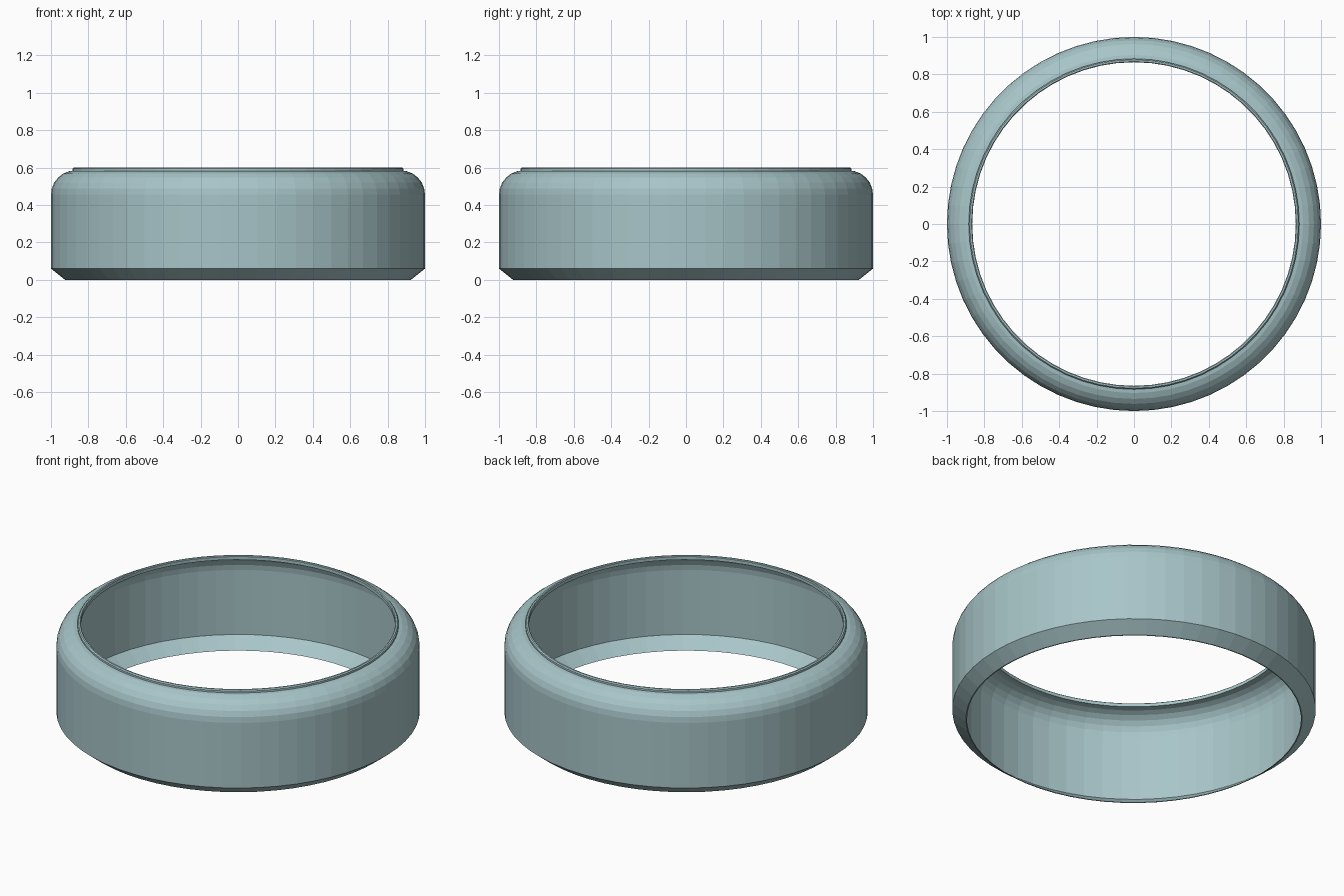
import bpy, bmesh
from math import cos, sin, pi
from mathutils import Vector

SEGMENTS = 60
THICKNESS = 0.006

old = bpy.data.objects.get("Cube")
if old:
    bpy.data.objects.remove(old, do_unlink=True)

material = bpy.data.materials.new("pale blue grey")
material.use_nodes = True
colour = (0.39, 0.56, 0.58, 1)
material.diffuse_color = colour
material.node_tree.nodes["Principled BSDF"].inputs["Base Color"].default_value = colour


def lathe(name, profile, closed=False):
    """Spin an (r, z) profile around the vertical axis."""
    bm = bmesh.new()
    verts = [bm.verts.new((r, 0, z)) for r, z in profile]
    pairs = list(zip(verts, verts[1:]))
    if closed:
        pairs.append((verts[-1], verts[0]))
    edges = [bm.edges.new(pair) for pair in pairs]
    bmesh.ops.spin(bm, geom=verts + edges, cent=Vector(), axis=(0, 0, 1),
                   angle=2 * pi, steps=SEGMENTS, use_merge=True)
    bmesh.ops.remove_doubles(bm, verts=bm.verts[:], dist=0.0001)
    bmesh.ops.recalc_face_normals(bm, faces=bm.faces[:])
    mesh = bpy.data.meshes.new(name)
    bm.to_mesh(mesh)
    bm.free()
    mesh.materials.append(material)
    obj = bpy.data.objects.new(name, mesh)
    bpy.context.collection.objects.link(obj)
    return obj


# Thin outer wall: bottom chamfer, straight side, rounded shoulder
radius, centre_r, centre_z = 0.13, 0.87, 0.455
shoulder = [(centre_r + radius * cos(a), centre_z + radius * sin(a))
            for a in (i * pi / 12 for i in range(7))]

# Inner skin follows the same section, slightly smaller
t = THICKNESS
inner = [(centre_r + (radius - t) * cos(a), centre_z + (radius - t) * sin(a))
         for a in (i * pi / 12 for i in range(6, -1, -1))]
lathe("ring_wall",
      [(0.925, 0), (1, 0.06)] + shoulder + inner + [(1 - t, 0.063), (0.919, 0)],
      closed=True)

# Narrow raised lip around the top opening
lathe("top_lip", [(0.865, 0.577), (0.884, 0.577), (0.884, 0.594),
                  (0.878, 0.6), (0.869, 0.6), (0.865, 0.596)], closed=True)
